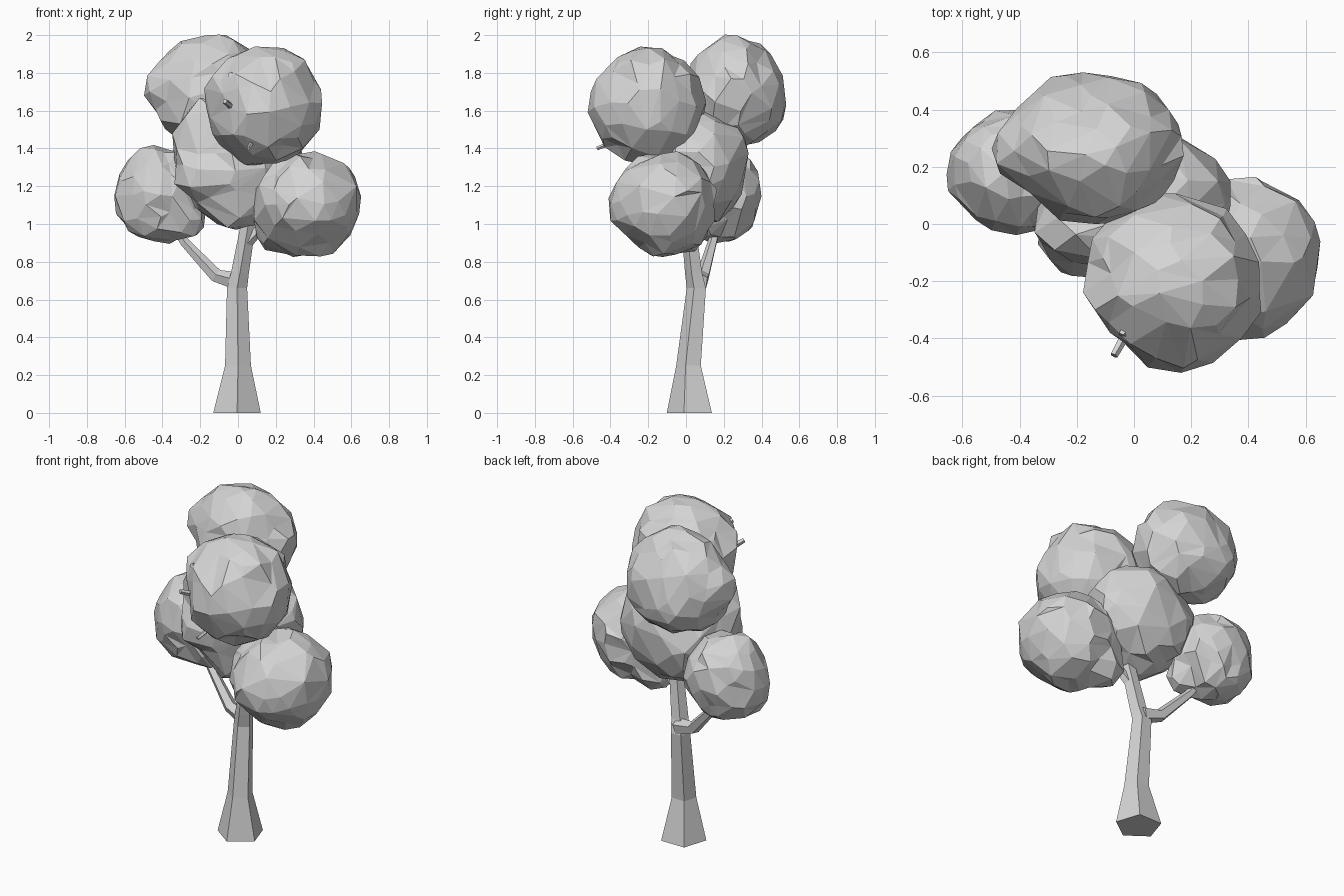
import bpy, bmesh, math, random
from mathutils import Vector, noise

if "Cube" in bpy.data.objects:
    bpy.data.objects.remove(bpy.data.objects["Cube"], do_unlink=True)

random.seed(4)
UP = Vector((0, 0, 1))

grey = bpy.data.materials.new("plain grey")
grey.use_nodes = True
grey.diffuse_color = (0.66, 0.66, 0.66, 1)
grey.node_tree.nodes["Principled BSDF"].inputs["Base Color"].default_value = (0.66, 0.66, 0.66, 1)


def add_object(name, bm):
    mesh = bpy.data.meshes.new(name)
    bm.to_mesh(mesh)
    bm.free()
    mesh.materials.append(grey)
    obj = bpy.data.objects.new(name, mesh)
    bpy.context.collection.objects.link(obj)
    return obj


def limb(name, path, sides=5, level=False):
    """Tapered faceted tube through (x, y, z, radius) stations."""
    points = [Vector(p[:3]) for p in path]
    bm = bmesh.new()
    rings = []
    for i, p in enumerate(points):
        along = points[min(i + 1, len(points) - 1)] - points[max(i - 1, 0)]
        turn = UP.rotation_difference(UP if level else along)
        ring = []
        for k in range(sides):
            a = math.tau * k / sides - math.pi / 2
            ring.append(bm.verts.new(p + turn @ Vector((math.cos(a), math.sin(a), 0)) * path[i][3]))
        rings.append(ring)
    for low, high in zip(rings, rings[1:]):
        for k in range(sides):
            n = (k + 1) % sides
            bm.faces.new((low[k], low[n], high[n], high[k]))
    bm.faces.new(rings[0][::-1])
    bm.faces.new(rings[-1])
    return add_object(name, bm)


def foliage(name, low, high, pulls):
    """Lumpy faceted ball filling a box; its skin is drawn to each pull point."""
    low, high = Vector(low), Vector(high)
    centre, half = (low + high) / 2, (high - low) / 2
    bm = bmesh.new()
    bmesh.ops.create_icosphere(bm, subdivisions=3, radius=1)
    seed = Vector([random.uniform(-9, 9) for _ in range(3)])
    for v in bm.verts:
        lump = noise.noise(v.co * 1.6 + seed) * 0.07 + random.uniform(-0.03, 0.03)
        slide = Vector([random.uniform(-0.05, 0.05) for _ in range(3)])
        v.co = v.co * (1 + lump) + slide
    # fit each axis to the unit ball's extent
    for axis in range(3):
        values = [v.co[axis] for v in bm.verts]
        start, size = min(values), max(values) - min(values)
        for v in bm.verts:
            v.co[axis] = (v.co[axis] - start) / size * 2 - 1
    # draw the skin out or in toward the pull points
    for p in pulls:
        offset = Vector(p) - centre
        target = Vector([offset[i] / half[i] for i in range(3)])
        for v in bm.verts:
            near = max(0, 1 - v.co.angle(target) / 0.65)
            weight = near * near * (3 - 2 * near)
            v.co *= 1 + weight * (target.length / v.co.length - 1)
    for v in bm.verts:
        v.co = centre + v.co * half
    obj = add_object(name, bm)
    mod = obj.modifiers.new("coarser facets", "DECIMATE")
    mod.ratio = 0.55
    return obj


# Trunk with a flared foot, leaning and forking
limb("trunk", [(-0.005, 0.03, 0, 0.132), (0, 0.02, 0.25, 0.072), (-0.005, 0.06, 0.66, 0.056),
               (0.01, 0.045, 0.74, 0.05), (0.055, 0.015, 1.0, 0.042), (0.07, 0.02, 1.2, 0.03)], level=True)

# Branches that carry the outer crowns
limb("left_side_branch", [(0, 0.07, 0.695, 0.05), (-0.115, 0.09, 0.725, 0.038),
                          (-0.28, 0.14, 0.9, 0.026), (-0.38, 0.18, 1.05, 0.018)])
limb("right_side_branch", [(0.05, 0.02, 0.9, 0.03), (0.13, 0, 0.99, 0.026), (0.25, -0.08, 1.1, 0.02)])
limb("upper_branch", [(0.06, 0.02, 1.15, 0.03), (0.1, -0.08, 1.4, 0.025), (0.12, -0.18, 1.6, 0.02)])

# Twigs poking out of the crowns
limb("long_twig", [(0.05, -0.24, 1.58, 0.022), (-0.02, -0.37, 1.61, 0.018), (-0.07, -0.46, 1.65, 0.014)])
limb("upper_twig", [(0.05, -0.2, 1.72, 0.022), (-0.04, -0.39, 1.79, 0.016)])
limb("low_twig", [(0.1, -0.3, 1.47, 0.018), (0.055, -0.47, 1.4, 0.01)])
limb("side_twig", [(0.45, -0.05, 1.2, 0.02), (0.53, -0.02, 1.27, 0.012)])

# Crowns
foliage("right_crown", (0.08, -0.41, 0.82), (0.65, 0.165, 1.385),
        [(0.14, 0.05, 0.88), (0.45, -0.4, 1.1), (0.25, -0.27, 0.94), (0.48, -0.25, 0.93),
         (0.62, -0.2, 1.02), (0.58, 0.05, 1.25)])
foliage("left_crown", (-0.655, -0.04, 0.895), (-0.16, 0.4, 1.415),
        [(-0.2, 0.06, 0.96), (-0.57, 0.3, 1.0), (-0.59, 0.08, 0.99), (-0.56, 0.3, 1.32)])
foliage("top_back_crown", (-0.45, 0.0, 1.4), (0.17, 0.52, 1.99),
        [(-0.51, 0.26, 1.76), (-0.27, 0.51, 1.56), (-0.05, 0.23, 2.0), (-0.3, 0.24, 1.97)])
foliage("top_front_crown", (-0.18, -0.5, 1.31), (0.445, 0.11, 1.94),
        [(0.12, -0.52, 1.61), (-0.09, -0.34, 1.6), (-0.08, -0.25, 1.44), (0.37, -0.2, 1.4)])
foliage("middle_crown", (-0.335, -0.2, 0.985), (0.335, 0.32, 1.6),
        [(-0.33, -0.03, 1.5), (-0.21, -0.08, 1.66), (-0.31, -0.15, 1.22), (0.31, 0.2, 1.3),
         (0.15, 0.3, 1.46), (-0.04, -0.1, 0.99)])
